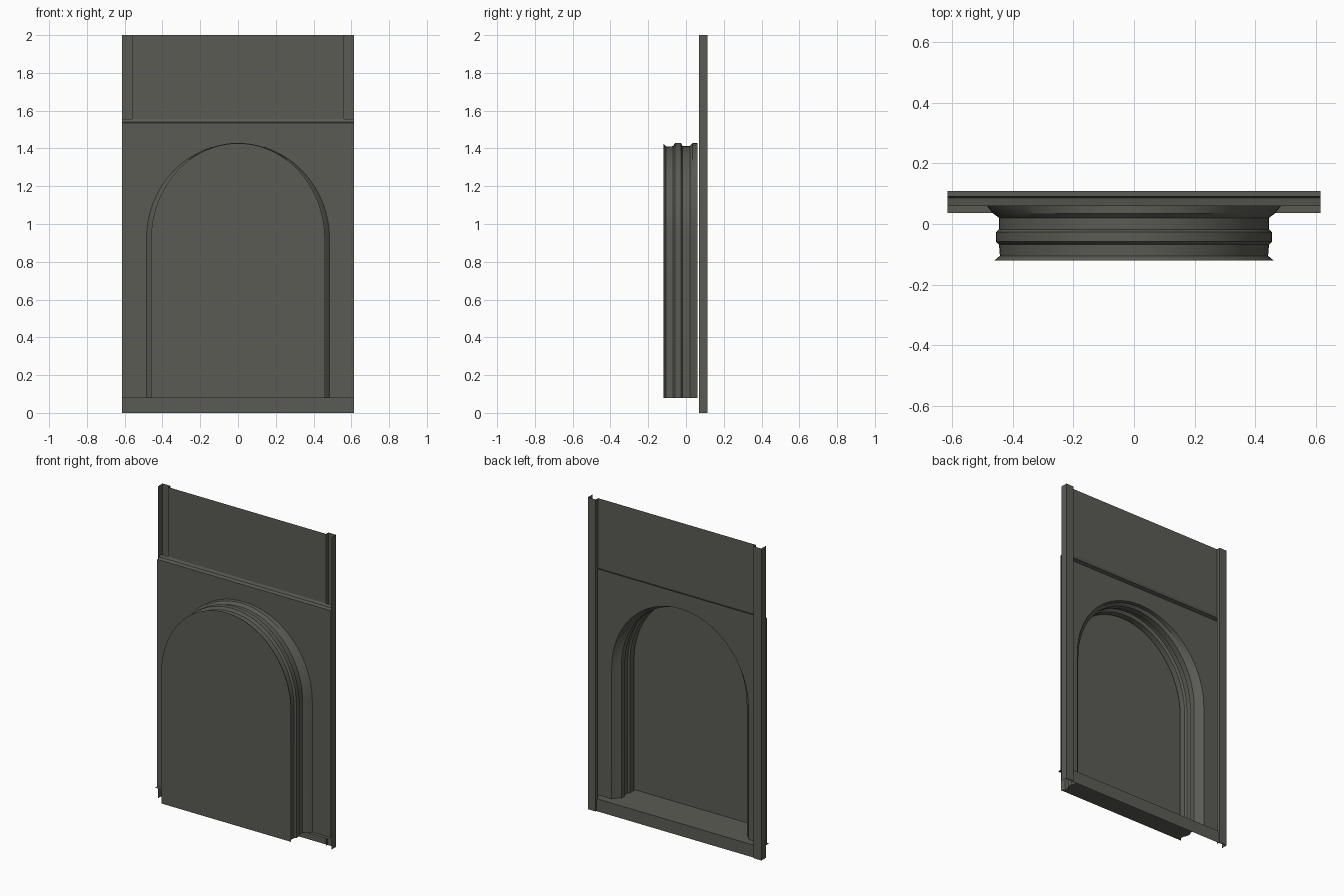
import bpy, bmesh, math

if "Cube" in bpy.data.objects:
    bpy.data.objects.remove(bpy.data.objects["Cube"])

stone = bpy.data.materials.new("dark_grey_stone")
stone.diffuse_color = (0.105, 0.105, 0.09, 1)
stone.use_nodes = True
stone.node_tree.nodes["Principled BSDF"].inputs["Base Color"].default_value = stone.diffuse_color

W, TOP = 0.615, 2.0           # half width, full height
FLOOR, SHELF = 0.08, 1.54     # niche floor and cornice heights
PANEL_Y, WALL_Y, EDGE_Y = 0.06, 0.092, 0.115
SPRING, SEG = 0.92, 32        # arch springing height and arc segments


def make(name, faces, smooth=False):
    """Thin sheet object from a list of faces given as point lists."""
    bm = bmesh.new()
    for f in faces:
        bm.faces.new([bm.verts.new(p) for p in f])
    bmesh.ops.remove_doubles(bm, verts=bm.verts, dist=1e-5)
    me = bpy.data.meshes.new(name)
    bm.to_mesh(me)
    bm.free()
    me.materials.append(stone)
    ob = bpy.data.objects.new(name, me)
    bpy.context.collection.objects.link(ob)
    if smooth:
        bpy.context.view_layer.objects.active = ob
        ob.select_set(True)
        bpy.ops.object.shade_smooth_by_angle(angle=math.radians(25))
        ob.select_set(False)
    return ob


def along_x(profile, x0, x1):
    """Sweep a (y, z) profile sideways, listed bottom to top."""
    return [[(x1, *a), (x0, *a), (x0, *b), (x1, *b)]
            for a, b in zip(profile, profile[1:])]


def along_z(profile, z0, z1):
    """Sweep an (x, y) profile upwards, listed from +x to -x."""
    return [[(*a, z0), (*b, z0), (*b, z1), (*a, z1)]
            for a, b in zip(profile, profile[1:])]


def arch(y, rx, top):
    """Arch outline from the right foot over to the left foot."""
    pts = [(rx, y, FLOOR)]
    for i in range(SEG + 1):
        t = math.pi * i / SEG
        pts.append((rx * math.cos(t), y, SPRING + (top - SPRING) * math.sin(t)))
    return pts + [(-rx, y, FLOOR)]


# Edge pilasters: shallow channels on both sides, full height
inner = 0.56
right = [(W, 0.07), (W, EDGE_Y), (inner, EDGE_Y), (inner, WALL_Y)]
make("right_pilaster", along_z(right, 0, TOP))
make("left_pilaster", along_z([(-x, y) for x, y in reversed(right)], 0, TOP))

# Upper wall with the sloped cornice strip below it
make("upper_wall", along_x([(WALL_Y, SHELF + 0.015), (WALL_Y, TOP)], -inner, inner))
make("cornice", along_x([(PANEL_Y, SHELF - 0.005), (0.085, SHELF),
                         (WALL_Y, SHELF + 0.015)], -W, W))

# Baseboard and the floor ledge on top of it
make("baseboard", along_x([(0.108, 0), (0.108, FLOOR)], -W, W))
make("floor_ledge", along_x([(0.108, FLOOR), (0.037, FLOOR)], -W, W))

# Moulded niche reveal: (depth, half width, crown height)
rings = [(PANEL_Y, 0.485, 1.428), (0.035, 0.465, 1.428), (0.02, 0.445, 1.412),
         (-0.018, 0.445, 1.412), (-0.027, 0.455, 1.43), (-0.058, 0.455, 1.43),
         (-0.068, 0.445, 1.412), (-0.105, 0.442, 1.41), (-0.12, 0.46, 1.427)]
loops = [arch(*r) for r in rings]
reveal = []
for a, b in zip(loops, loops[1:]):
    for i in range(len(a) - 1):
        reveal.append([a[i], b[i], b[i + 1], a[i + 1]])
make("niche_reveal", reveal, smooth=True)

# Back plate and floor of the niche
make("niche_back", [list(reversed(loops[-1]))])
niche_floor = [(l[0], m[0], m[-1], l[-1]) for l, m in zip(loops, loops[1:])]
make("niche_floor", [list(reversed(f)) for f in niche_floor])

# Lower wall panel around the arched opening, as two mirrored halves
front = loops[0]
mid = len(front) // 2
half = [p for p in front if p[0] > 1e-6] + [(0, PANEL_Y, 1.428)]
top = SHELF - 0.005
half += [(0, PANEL_Y, top), (W, PANEL_Y, top), (W, PANEL_Y, FLOOR)]
make("lower_wall", [list(half), [(-x, y, z) for x, y, z in reversed(half)]])
